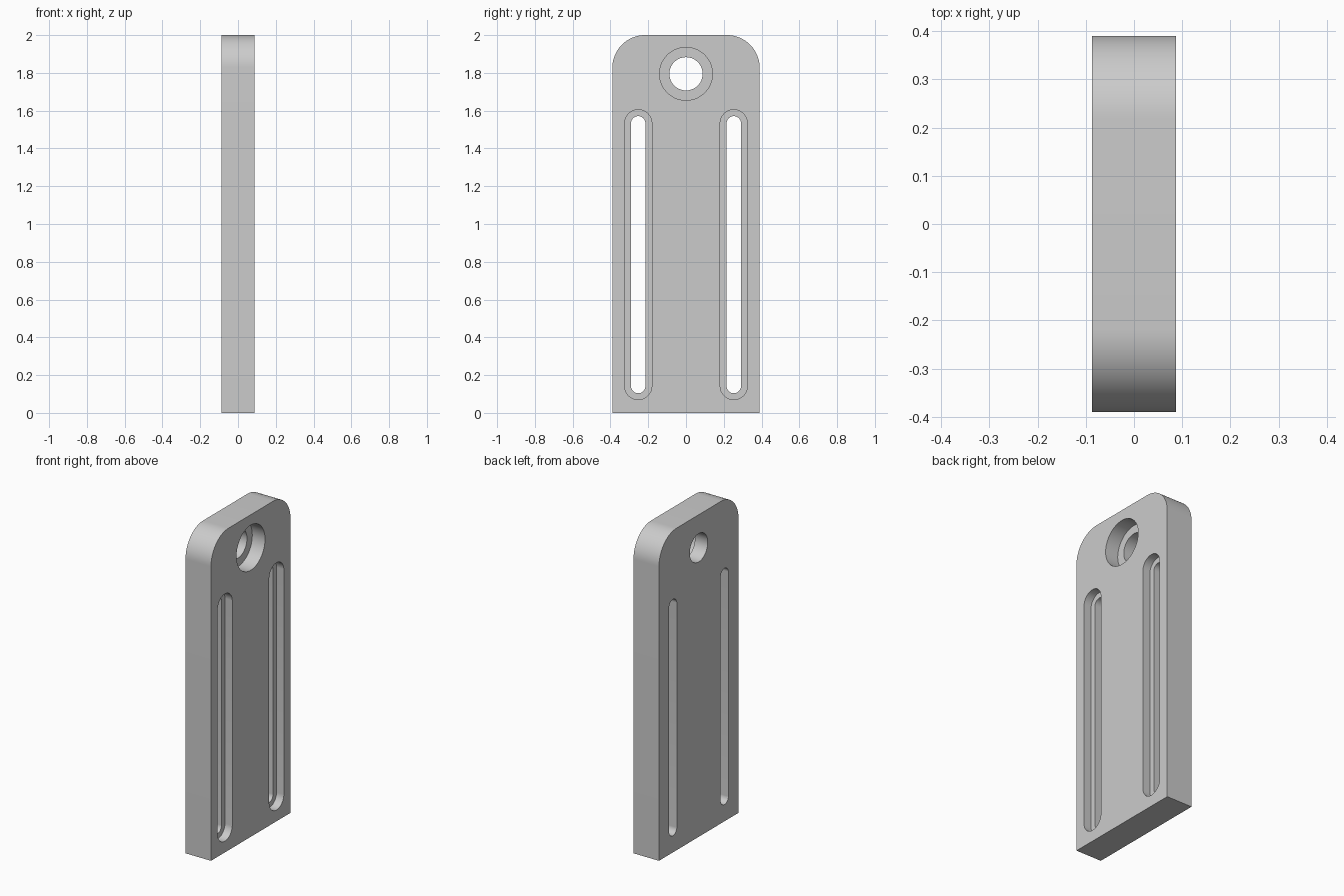
import bpy
import bmesh
from math import pi, sin, cos

cube = bpy.data.objects.get("Cube")
if cube:
    bpy.data.objects.remove(cube, do_unlink=True)

HALF_T = 0.0875          # half thickness of the plate
HALF_W = 0.39            # half width
HEIGHT = 2.0
CORNER = 0.173           # top corner radius
SEGMENTS = 64


def arc(y, z, r, start, end, steps):
    return [(y + r * cos(start + (end - start) * i / steps),
             z + r * sin(start + (end - start) * i / steps)) for i in range(steps + 1)]


def slot_outline(y, z_low, z_high, r):
    """Round-ended outline; a circle when both centres are equal."""
    points = []
    for k in range(SEGMENTS):
        a = 2 * pi * (k + 0.5) / SEGMENTS
        points.append((y + r * cos(a), (z_high if a < pi else z_low) + r * sin(a)))
    return points


def extrude_outline(name, outline, x0, x1):
    """Solid made by extruding a y-z outline from x0 to x1."""
    bm = bmesh.new()
    face = bm.faces.new([bm.verts.new((x0, y, z)) for y, z in outline])
    result = bmesh.ops.extrude_face_region(bm, geom=[face])
    top = [v for v in result["geom"] if isinstance(v, bmesh.types.BMVert)]
    bmesh.ops.translate(bm, verts=top, vec=(x1 - x0, 0, 0))
    bmesh.ops.recalc_face_normals(bm, faces=bm.faces)
    mesh = bpy.data.meshes.new(name)
    bm.to_mesh(mesh)
    bm.free()
    obj = bpy.data.objects.new(name, mesh)
    bpy.context.collection.objects.link(obj)
    return obj


# Plate with rounded top corners
outline = [(-HALF_W, 0), (HALF_W, 0)]
outline += arc(HALF_W - CORNER, HEIGHT - CORNER, CORNER, 0, pi / 2, 20)
outline += arc(CORNER - HALF_W, HEIGHT - CORNER, CORNER, pi / 2, pi, 20)
plate = extrude_outline("slotted_plate", outline, -HALF_T, HALF_T)

grey = bpy.data.materials.new("plain grey")
grey.use_nodes = True
colour = (0.6, 0.6, 0.6, 1)
grey.diffuse_color = colour
grey.node_tree.nodes["Principled BSDF"].inputs["Base Color"].default_value = colour
plate.data.materials.append(grey)

bpy.ops.object.select_all(action="DESELECT")
bpy.context.view_layer.objects.active = plate
plate.select_set(True)


def cut(name, y, z_low, z_high, r, depth=None):
    """Cut a slot from the +x face; right through when no depth is given."""
    x0 = -2 * HALF_T if depth is None else HALF_T - depth
    cutter = extrude_outline(name, slot_outline(y, z_low, z_high, r), x0, 2 * HALF_T)
    cutter.hide_render = True
    mod = plate.modifiers.new(name, "BOOLEAN")
    mod.operation = "DIFFERENCE"
    mod.solver = "EXACT"
    mod.object = cutter
    bpy.ops.object.modifier_apply(modifier=name)
    bpy.data.objects.remove(cutter, do_unlink=True)


# Counterbored mounting hole
cut("hole_counterbore", 0, 1.795, 1.795, 0.14, 0.0875)
cut("hole_bore", 0, 1.795, 1.795, 0.088)

# Pair of stepped long slots
for side, y in (("front", -0.253), ("back", 0.253)):
    cut(side + "_slot_recess", y, 0.142, 1.533, 0.072, 0.05)
    cut(side + "_slot", y, 0.142, 1.533, 0.038)

bpy.ops.object.shade_smooth_by_angle(angle=pi / 6)
